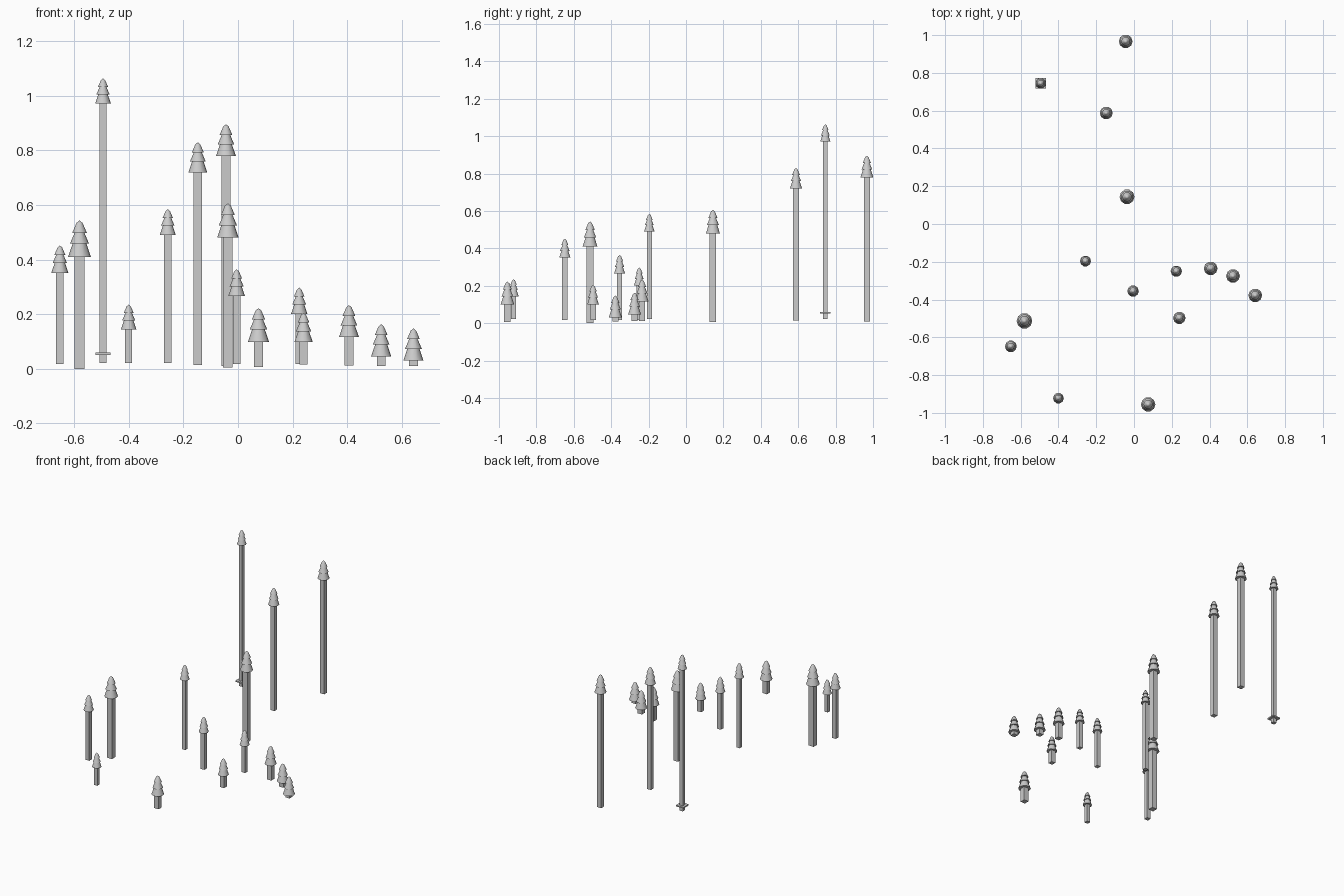
import bpy, math

if "Cube" in bpy.data.objects:
    bpy.data.objects.remove(bpy.data.objects["Cube"])

grey = bpy.data.materials.new("light grey")
grey.diffuse_color = (0.6, 0.6, 0.6, 1)
grey.use_nodes = True
grey.node_tree.nodes["Principled BSDF"].inputs["Base Color"].default_value = grey.diffuse_color

SIDES = 10
# radius, height of the three stacked foliage tiers (fractions of foliage height)
PROFILE = [(0.312, 0), (0.19, 0.36), (0.262, 0.36), (0.135, 0.66),
           (0.2, 0.66), (0.085, 0.93)]

# x, y, trunk bottom z, foliage bottom z, tip z
TREES = [
    (-0.652, -0.648, 0.018, 0.350, 0.451),
    (-0.580, -0.513, 0.000, 0.410, 0.543),
    (-0.494, 0.745, 0.022, 0.971, 1.063),
    (-0.400, -0.922, 0.022, 0.143, 0.235),
    (-0.257, -0.196, 0.022, 0.490, 0.584),
    (-0.147, 0.588, 0.014, 0.719, 0.829),
    (-0.044, 0.967, 0.010, 0.778, 0.895),
    (-0.037, 0.144, 0.005, 0.480, 0.606),
    (-0.005, -0.355, 0.018, 0.266, 0.364),
    (0.075, -0.955, 0.007, 0.099, 0.222),
    (0.224, -0.250, 0.018, 0.200, 0.297),
    (0.240, -0.497, 0.016, 0.099, 0.205),
    (0.406, -0.235, 0.012, 0.116, 0.233),
    (0.524, -0.275, 0.011, 0.046, 0.163),
    (0.642, -0.378, 0.010, 0.031, 0.148),
]


def box(name, x, y, z0, z1, half):
    bpy.ops.mesh.primitive_cube_add(size=1, location=(x, y, (z0 + z1) / 2))
    ob = bpy.context.object
    ob.name = name
    ob.scale = (2 * half, 2 * half, z1 - z0)
    ob.data.materials.append(grey)


def foliage(name, x, y, z, h):
    verts, faces = [], []
    for r, t in PROFILE:
        for i in range(SIDES):
            a = 2 * math.pi * i / SIDES
            verts.append((r * h * math.cos(a), r * h * math.sin(a), t * h))
    for k in range(len(PROFILE) - 1):
        for i in range(SIDES):
            j = (i + 1) % SIDES
            a, b = k * SIDES, (k + 1) * SIDES
            faces.append((a + i, a + j, b + j, b + i))
    verts.append((0, 0, h))
    top = (len(PROFILE) - 1) * SIDES
    for i in range(SIDES):
        faces.append((top + i, top + (i + 1) % SIDES, len(verts) - 1))
    faces.append(tuple(reversed(range(SIDES))))
    me = bpy.data.meshes.new(name)
    me.from_pydata(verts, [], faces)
    me.materials.append(grey)
    ob = bpy.data.objects.new(name, me)
    ob.location = (x, y, z)
    bpy.context.collection.objects.link(ob)
    bpy.ops.object.select_all(action='DESELECT')
    ob.select_set(True)
    bpy.context.view_layer.objects.active = ob
    bpy.ops.object.shade_smooth_by_angle(angle=math.radians(40))


# trees: square trunk plus tiered crown
for n, (x, y, z0, zf, zt) in enumerate(TREES, 1):
    h = zt - zf
    box(f"trunk_{n}", x, y, z0, zf + 0.01 * h, 0.138 * h)
    foliage(f"foliage_{n}", x, y, zf, h)

# small square plate around the foot of the tallest trunk
box("base_plate", -0.494, 0.745, 0.051, 0.059, 0.028)
